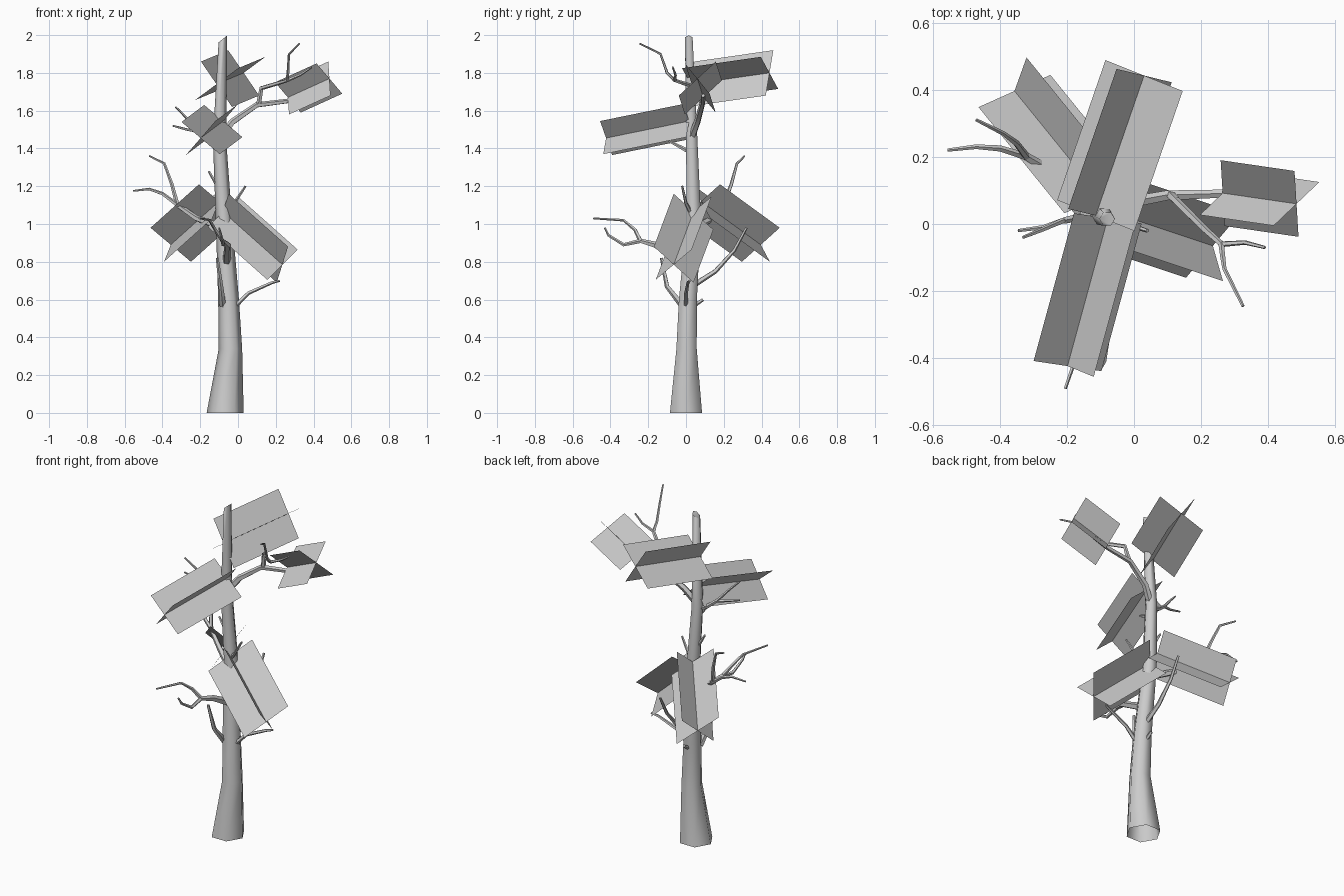
import bpy
import bmesh
import math
from mathutils import Vector

cube = bpy.data.objects.get("Cube")
if cube:
    bpy.data.objects.remove(cube)

grey = bpy.data.materials.new("plain_grey")
grey.use_nodes = True
colour = (0.6, 0.6, 0.6, 1)
grey.diffuse_color = colour
grey.node_tree.nodes["Principled BSDF"].inputs["Base Color"].default_value = colour


def finish(name, bm, smooth=False):
    mesh = bpy.data.meshes.new(name)
    bm.to_mesh(mesh)
    bm.free()
    mesh.materials.append(grey)
    obj = bpy.data.objects.new(name, mesh)
    bpy.context.collection.objects.link(obj)
    if smooth:
        bpy.ops.object.select_all(action='DESELECT')
        obj.select_set(True)
        bpy.context.view_layer.objects.active = obj
        bpy.ops.object.shade_smooth_by_angle(angle=math.radians(62))


def tube(name, points, radii, sides, level=False):
    """Tapered tube along a path, open at the root and closed at the tip."""
    points = [Vector(p) for p in points]
    bm = bmesh.new()
    rings = []
    u = Vector((1, 0, 0)) if level else (points[1] - points[0]).orthogonal()
    for i, p in enumerate(points):
        ahead = points[min(i + 1, len(points) - 1)]
        behind = points[max(i - 1, 0)]
        t = Vector((0, 0, 1)) if level else (ahead - behind).normalized()
        u = (u - t * u.dot(t)).normalized()
        v = t.cross(u)
        ring = []
        for k in range(sides):
            a = math.tau * k / sides
            ring.append(bm.verts.new(p + radii[i] * (u * math.cos(a) + v * math.sin(a))))
        rings.append(ring)
    for low, high in zip(rings, rings[1:]):
        for k in range(sides):
            n = (k + 1) % sides
            bm.faces.new((low[k], low[n], high[n], high[k]))
    if level:
        # Slanted break at the top of the trunk
        for vert in rings[-1]:
            vert.co.z += 0.8 * (vert.co.x - points[-1].x)
    bm.faces.new(rings[-1])
    finish(name, bm, True)


def branch(name, points, thick, thin):
    last = len(points) - 1
    radii = [thick + (thin - thick) * i / last for i in range(last + 1)]
    tube(name, points, radii, 5)


def foliage(name, start, end, *widths):
    """Two crossed flat panels sharing one centre line."""
    p, q = Vector(start), Vector(end)
    bm = bmesh.new()
    for w in map(Vector, widths):
        bm.faces.new([bm.verts.new(c) for c in (p - w, q - w, q + w, p + w)])
    finish(name, bm)


# Trunk
tube("trunk",
     [(-.068, 0, 0), (-.04, .003, .34), (-.05, .01, .6), (-.075, .042, 1.03),
      (-.098, .03, 1.45), (-.08, .015, 1.98)],
     [.098, .062, .055, .043, .035, .023], 6, True)

# Low branches
branch("low_left_branch", [(-.03, 0, .55), (.055, 0, .635), (.18, .01, .69), (.22, .02, .7)], .013, .006)
branch("low_front_branch", [(-.08, -.02, .57), (-.09, -.1, .67), (-.11, -.13, .82)], .018, .008)
branch("low_back_branch", [(-.05, .03, .67), (-.05, .155, .75), (-.05, .255, .86), (-.05, .32, .98)], .016, .007)
branch("low_stub", [(-.05, .03, .56), (-.05, .09, .6)], .012, .009)

# Forked front branch
branch("front_branch", [(-.06, 0, .8), (-.055, -.165, .89), (-.08, -.24, .91)], .023, .012)
branch("front_upper_twig", [(-.08, -.24, .91), (-.12, -.27, .97), (-.15, -.33, 1.02), (-.205, -.49, 1.03)], .012, .005)
branch("front_lower_twig", [(-.08, -.24, .91), (-.08, -.33, .89), (-.09, -.41, .94), (-.1, -.43, .98)], .012, .005)

# Forked right branch
branch("right_branch", [(-.08, .04, .98), (-.22, .14, 1.03), (-.32, .2, 1.1)], .02, .013)
branch("right_outer_twig", [(-.32, .2, 1.1), (-.4, .225, 1.16), (-.47, .23, 1.185), (-.555, .22, 1.175)], .012, .005)
branch("right_upper_twig", [(-.32, .2, 1.1), (-.35, .24, 1.21), (-.39, .27, 1.32), (-.47, .31, 1.36)], .012, .005)

# Small twigs on the middle and upper trunk
branch("middle_left_twig", [(-.07, .03, 1.05), (-.02, 0, 1.11), (.04, -.02, 1.2)], .012, .006)
branch("middle_right_twig", [(-.09, .04, 1.17), (-.155, .04, 1.28)], .012, .006)
branch("upper_front_twig", [(-.1, .02, 1.38), (-.12, -.09, 1.44)], .012, .007)
branch("upper_right_branch", [(-.1, .03, 1.42), (-.16, .02, 1.45), (-.21, .01, 1.49)], .014, .01)
branch("upper_right_low_twig", [(-.21, .01, 1.49), (-.27, -.01, 1.5), (-.345, -.02, 1.52)], .009, .005)
branch("upper_right_high_twig", [(-.21, .01, 1.49), (-.28, -.02, 1.57), (-.33, -.04, 1.62)], .009, .005)

# Large upper left branch with its fork
branch("upper_left_branch", [(-.09, .03, 1.46), (-.03, .06, 1.54), (.1, .085, 1.63), (.26, .09, 1.65), (.36, .09, 1.68)], .021, .01)
branch("upper_left_fork", [(.11, .085, 1.635), (.125, .07, 1.72), (.21, -.015, 1.745), (.26, -.06, 1.76),
                           (.265, -.1, 1.8), (.27, -.135, 1.9), (.325, -.245, 1.955)], .014, .005)
branch("upper_left_twig", [(.26, -.06, 1.76), (.33, -.055, 1.79), (.39, -.07, 1.83)], .009, .005)

# Crossed foliage panels
foliage("top_back_foliage", (-.114, .025, 1.74), (.03, .442, 1.8), (-.115, .046, -.085), (-.082, .02, .12))
foliage("upper_front_foliage", (-.078, .017, 1.545), (-.198, -.423, 1.455), (-.101, .015, .085), (.078, -.032, .09))
foliage("upper_left_foliage", (.264, .092, 1.67), (.484, .06, 1.77), (-.006, .098, .09), (.068, .065, -.08))
foliage("back_right_foliage", (-.1, .08, 1.12), (-.356, .396, .89), (-.107, -.048, .09), (.036, .1, .09))
foliage("low_left_foliage", (-.08, .04, 1.065), (.235, -.065, .785), (-.08, -.095, -.08), (-.03, .105, -.095))
